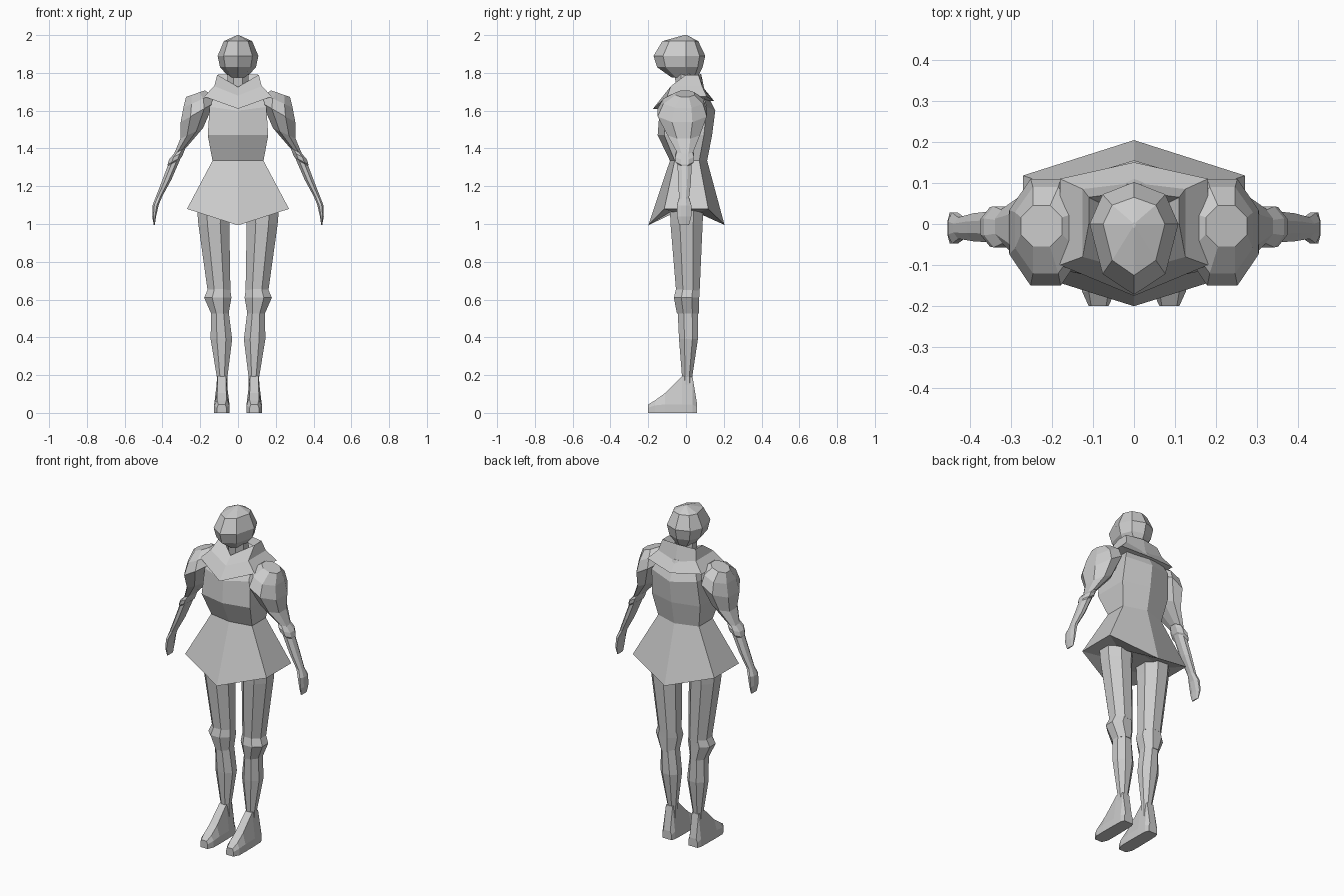
import bpy, bmesh
from math import sin, cos, pi, radians


def loft(name, rings, mirror=False, cap_start=True, cap_end=True):
    """Skin a list of equal-length rings with quads, optionally mirrored in x."""
    bm = bmesh.new()
    vs = [[bm.verts.new(p) for p in r] for r in rings]
    n = len(rings[0])
    for a, b in zip(vs, vs[1:]):
        for i in range(n):
            j = (i + 1) % n
            bm.faces.new((a[i], a[j], b[j], b[i]))
    if cap_start:
        bm.faces.new(vs[0][::-1])
    if cap_end:
        bm.faces.new(vs[-1])
    bmesh.ops.recalc_face_normals(bm, faces=bm.faces)
    me = bpy.data.meshes.new(name)
    bm.to_mesh(me)
    bm.free()
    ob = bpy.data.objects.new(name, me)
    bpy.context.collection.objects.link(ob)
    if mirror:
        ob.modifiers.new("mirror", 'MIRROR').use_axis[0] = True
    return ob


def hexa(w, front, side_f, side_b, back, z, zf=None, zb=None):
    """Six-sided body ring with a keel at front and back."""
    zf = z if zf is None else zf
    zb = z if zb is None else zb
    return [(0, front, zf), (w, side_f, z), (w, side_b, z),
            (0, back, zb), (-w, side_b, z), (-w, side_f, z)]


def oval(x, y, z, rx, ry, tilt=0, n=8):
    """Limb ring with a flat front; tilt leans it down towards +x."""
    t, k = radians(tilt), 1 / cos(pi / n)
    pts = []
    for i in range(n):
        a = 2 * pi * (i + .5) / n
        u = rx * k * cos(a)
        pts.append((x + u * cos(t), y + ry * k * sin(a), z - u * sin(t)))
    return pts


def head_ring(rx, front, back, z):
    pts = []
    for i in range(8):
        a = 2 * pi * i / 8
        s = sin(a)
        pts.append((rx * cos(a), s * (back if s > 0 else -front), z))
    return pts


# torso and flared skirt
loft("tunic", [
    hexa(.16, -.09, -.06, .06, .09, 1.06),
    hexa(.27, -.2, -.115, .118, .204, 1.08, .993, .995),
    hexa(.135, -.085, -.06, .07, .112, 1.335),
    hexa(.16, -.15, -.115, .095, .138, 1.47),
    hexa(.15, -.14, -.1, .11, .155, 1.62, 1.6, 1.6),
    hexa(.11, -.07, -.05, .08, .1, 1.71),
])

# pointed standing collar
loft("collar", [
    hexa(.12, -.11, -.07, .08, .11, 1.66, 1.61, 1.65),
    hexa(.18, -.175, -.1, .11, .15, 1.675, 1.61, 1.65),
    hexa(.125, -.115, -.08, .085, .1, 1.73, 1.68, 1.70),
    hexa(.11, -.07, .0, .065, .08, 1.79, 1.725, 1.795),
    hexa(.08, -.06, -.02, .05, .065, 1.75, 1.71, 1.76),
])

# neck and head
loft("neck", [oval(0, .01, 1.66, .055, .055), oval(0, -.01, 1.83, .055, .055)])
loft("head", [
    head_ring(.045, -.075, .06, 1.775),
    head_ring(.095, -.153, .088, 1.83),
    head_ring(.108, -.172, .102, 1.89),
    head_ring(.075, -.125, .065, 1.968),
    head_ring(.004, -.01, .004, 2.0),
])

# puffed sleeves
loft("sleeve", [
    oval(.225, -.005, 1.69, .053, .05, 19),
    oval(.215, -.015, 1.65, .082, .105, 25),
    oval(.215, -.02, 1.59, .102, .13, 30),
    oval(.245, -.012, 1.48, .066, .085, 25),
    oval(.308, -.005, 1.385, .036, .042, 28),
], mirror=True)

# elbow cuffs
loft("elbow_cuff", [
    oval(.307, -.007, 1.39, .034, .04, 28),
    oval(.325, -.007, 1.363, .045, .05, 28),
    oval(.335, -.007, 1.335, .043, .048, 28),
    oval(.345, -.007, 1.32, .03, .035, 28),
], mirror=True)

# forearms with mitten hands
loft("forearm", [
    oval(.333, -.007, 1.34, .036, .038, 25),
    oval(.38, -.008, 1.225, .029, .034, 20),
    oval(.42, -.01, 1.14, .02, .026, 18),
    oval(.436, -.01, 1.10, .017, .038, 8),
    oval(.444, -.01, 1.04, .01, .038, 0),
    oval(.443, -.01, .995, .003, .026, 0),
], mirror=True)

# thighs and shins
loft("thigh", [
    oval(.13, .003, 1.12, .09, .09),
    oval(.128, .003, 1.0, .082, .085),
    oval(.1, .01, .64, .06, .062),
], mirror=True)
loft("knee_guard", [
    oval(.1, .01, .66, .058, .062),
    oval(.107, .003, .61, .072, .067),
    oval(.096, .01, .525, .046, .058),
], mirror=True)
loft("shin", [
    oval(.097, .01, .56, .045, .055),
    oval(.088, .013, .39, .057, .05),
    oval(.084, .006, .19, .028, .027),
    oval(.084, .01, .09, .03, .03),
], mirror=True)


# feet: box sections running from heel to toe
def foot_section(y, top, half, half_top):
    c = .086
    m = min(.045, top * .6)
    return [(c - half, y, 0), (c + half, y, 0), (c + half, y, m),
            (c + half_top, y, top), (c - half_top, y, top), (c - half, y, m)]


loft("foot", [
    foot_section(.058, .05, .03, .022),
    foot_section(.035, .19, .038, .022),
    foot_section(-.02, .195, .04, .022),
    foot_section(-.11, .105, .041, .024),
    foot_section(-.165, .066, .04, .024),
    foot_section(-.2, .045, .024, .018),
], mirror=True)
